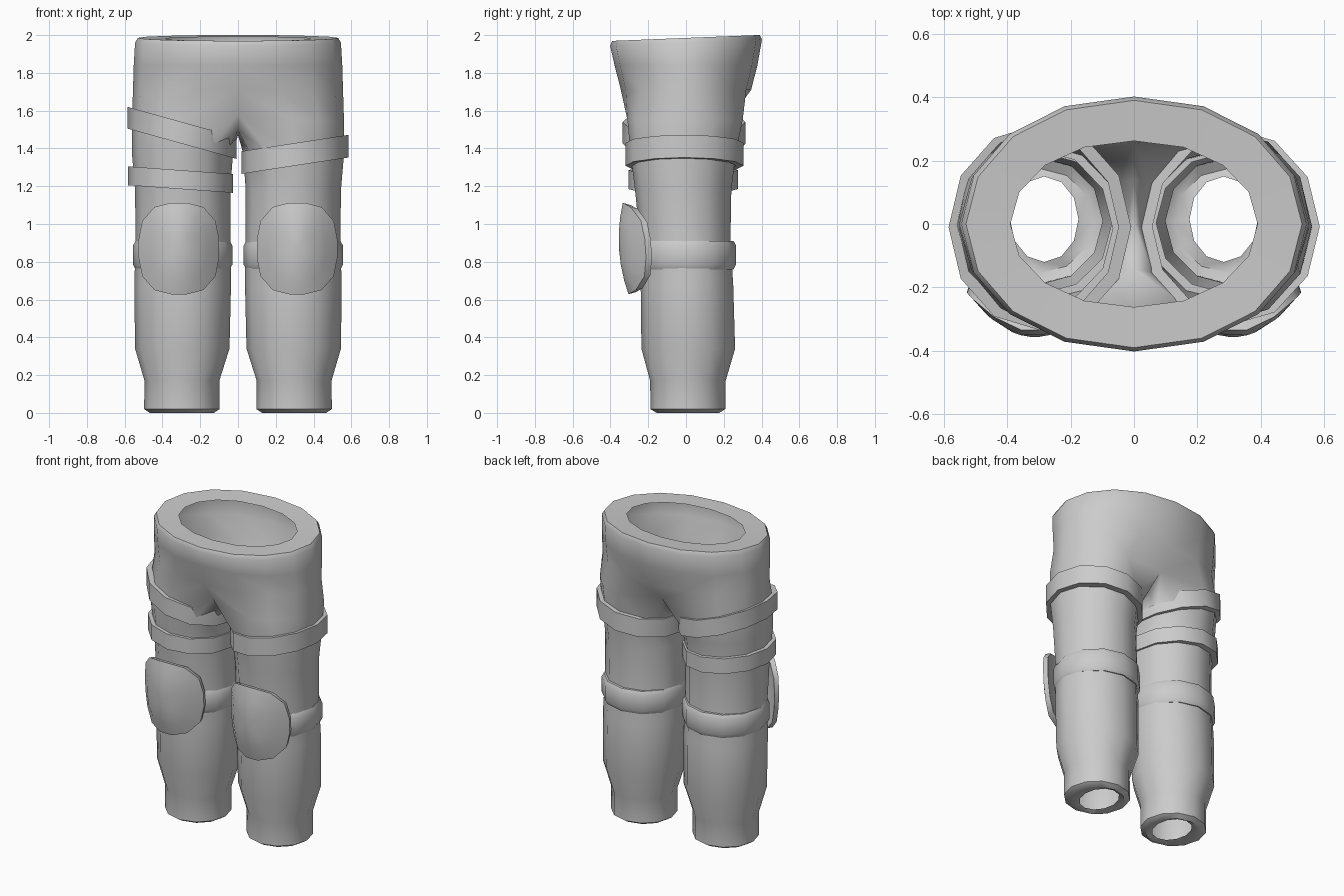
import bpy, bmesh
from math import cos, sin, pi, radians

if "Cube" in bpy.data.objects:
    bpy.data.objects.remove(bpy.data.objects["Cube"])

N = 12


def ellipse(cx, cy, rx, ry, z):
    """12-sided ring; index 4 is the outer side, 9-11 face the other leg."""
    return [(cx + rx * cos(radians(120 - 30 * k)),
             cy + ry * sin(radians(120 - 30 * k)), z) for k in range(N)]


def finish(name, bm, angle=40, mirror=False):
    me = bpy.data.meshes.new(name)
    bmesh.ops.recalc_face_normals(bm, faces=bm.faces)
    bm.to_mesh(me)
    bm.free()
    for p in me.polygons:
        p.use_smooth = True
    me.set_sharp_from_angle(angle=radians(angle))
    ob = bpy.data.objects.new(name, me)
    bpy.context.collection.objects.link(ob)
    if mirror:
        m = ob.modifiers.new("Mirror", 'MIRROR')
        m.use_clip = True
        m.merge_threshold = 0.002
    return ob


def bridge(bm, a, b, closed=True):
    n = len(a)
    for i in range(n if closed else n - 1):
        j = (i + 1) % n
        bm.faces.new((a[i], a[j], b[j], b[i]))


def add(bm, pts):
    return [bm.verts.new(p) for p in pts]


# Trousers: leg rings (cx, cy, rx, ry, z) from inner hem upward
bm = bmesh.new()
leg = [(.283, .015, .108, .135, .012), (.297, .01, .17, .165, .0),
       (.297, .01, .2, .198, .02), (.297, .01, .198, .2, .17),
       (.295, .012, .25, .248, .34), (.293, .005, .256, .245, .68),
       (.291, -.003, .251, .238, .9), (.293, -.015, .252, .255, 1.18),
       (.294, -.015, .268, .28, 1.38)]
rows = [add(bm, ellipse(*r)) for r in leg]

# Crotch ring: inner side pulled onto the centre line as a saddle
ring = ellipse(.287, -.005, .274, .305, 1.55)
ring[0], ring[8] = (0, .25, 1.58), (0, -.26, 1.58)
ring[9], ring[10], ring[11] = (0, -.14, 1.495), (0, 0, 1.47), (0, .14, 1.495)
rows.append(add(bm, ring))
for a, b in zip(rows, rows[1:]):
    bridge(bm, a, b)

# Hips and turned-in waist opening, half loops (rx, ry, z)
prev = rows[-1][:9]
for rx, ry, z in [(.556, .345, 1.71), (.552, .378, 1.84), (.545, .402, 1.96),
                  (.53, .39, 1.985), (.39, .262, 1.98)]:
    pts = []
    for k in range(9):
        t = pi / 2 - k * pi / 8
        x, y = rx * abs(cos(t)) ** .95, ry * sin(t)
        pts.append((0 if k in (0, 8) else x, y,
                    z + (.04 * y if z > 1.9 else 0)))
    cur = add(bm, pts)
    bridge(bm, prev, cur, closed=False)
    prev = cur
finish("trousers", bm, 50, mirror=True)


def strap(name, cx, cy, rx, ry, profile, z_in, z_out, side=1, angle=40, mirror=False):
    """Closed band; profile is (radial offset, height), tilted from inner to outer side."""
    bm = bmesh.new()
    loops = []
    for off, h in profile:
        pts = []
        for x, y, _ in ellipse(cx, cy, rx + off, ry + off, 0):
            f = (x - cx + rx) / (2 * rx)
            pts.append((side * x, y, z_in + (z_out - z_in) * f + h))
        loops.append(add(bm, pts))
    for i in range(len(loops)):
        bridge(bm, loops[i], loops[(i + 1) % len(loops)])
    finish(name, bm, angle, mirror)


# Flat thigh straps, two on one leg and one on the other
def flat(h):
    return [(-.04, 0), (0, 0), (0, h), (-.04, h)]


strap("upper_thigh_strap", .297, -.01, .288, .325, flat(.115), 1.345, 1.505, -1)
strap("lower_thigh_strap", .305, -.015, .278, .29, flat(.1), 1.165, 1.205, -1)
strap("single_thigh_strap", .302, -.008, .284, .312, flat(.12), 1.265, 1.352, 1)

# Rounded knee straps
strap("knee_strap", .293, .003, .263, .262,
      [(-.04, 0), (-.013, 0), (0, .025), (0, .125), (-.013, .15), (-.04, .15)],
      .76, .76, angle=50, mirror=True)

# Knee pads: curved rounded-square shells
bm = bmesh.new()


def pad_ring(s, dy):
    pts = []
    for k in range(16):
        t = 2 * pi * (k + .5) / 16
        c, d = cos(t), sin(t)
        r = s / (abs(c) ** 2.8 + abs(d) ** 2.8) ** (1 / 2.8)
        u, v = r * c, r * d
        pts.append((.313 + .214 * u,
                    -.355 + .14 * u * u + .03 * v * v - .015 * v + dy,
                    .87 + .243 * v))
    return add(bm, pts)


loops = [pad_ring(s, dy) for s, dy in
         [(.35, 0), (.7, 0), (1, 0), (.95, .045), (.6, .045)]]
for a, b in zip(loops, loops[1:]):
    bridge(bm, a, b)
for loop, y in ((loops[0], -.355), (loops[-1], -.31)):
    c = bm.verts.new((.313, y, .87))
    for i in range(16):
        bm.faces.new((loop[i], loop[(i + 1) % 16], c))
finish("knee_pad", bm, 40, mirror=True)
